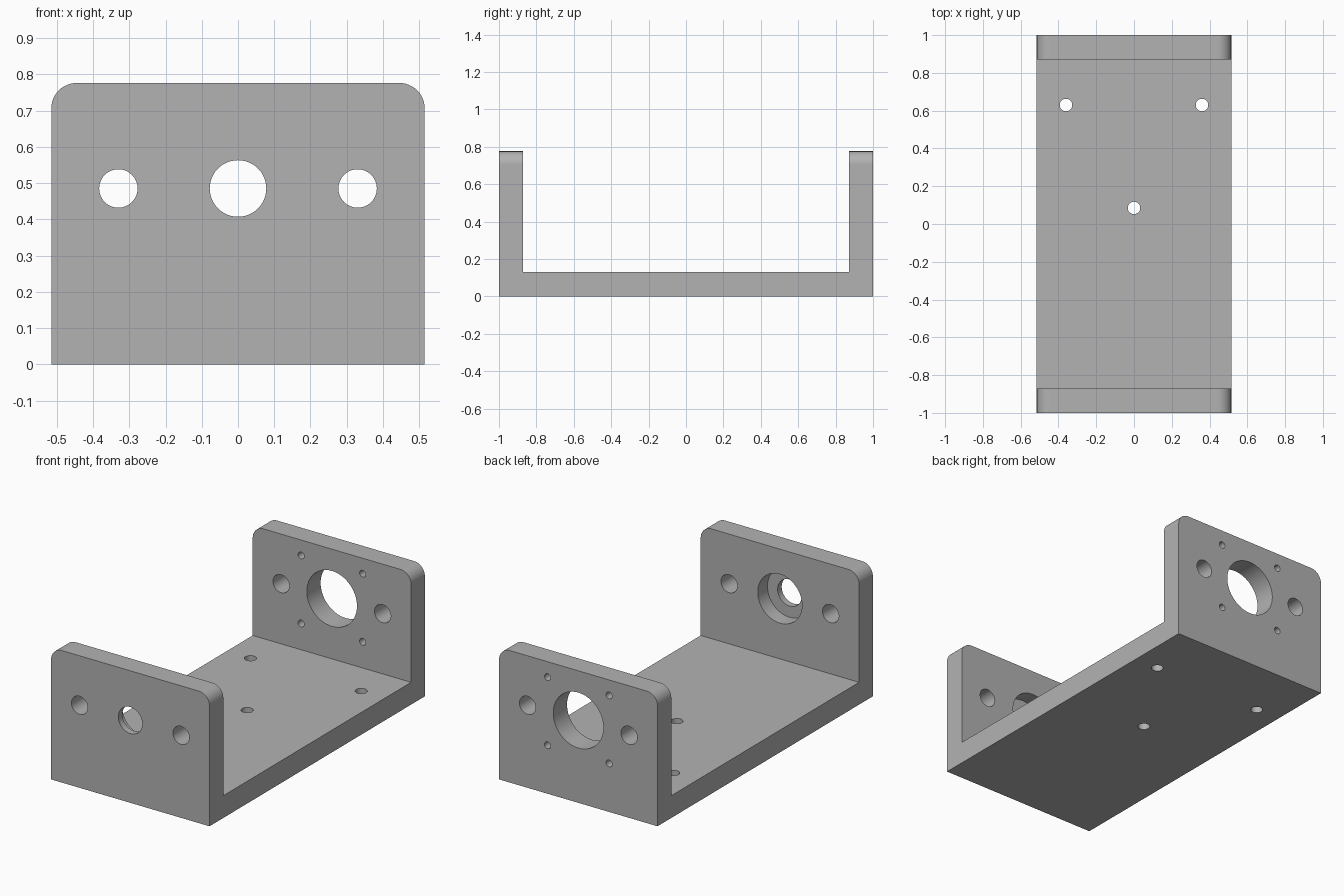
import bpy, bmesh, math
from mathutils import Matrix, Vector

cube = bpy.data.objects.get("Cube")
if cube:
    bpy.data.objects.remove(cube, do_unlink=True)

W, H = 0.515, 0.776          # half width, height
WALL, FLOOR = 0.872, 0.131   # inner wall position, floor thickness
CORNER = 0.07
AXIS_Z = 0.485               # height of the hole row

grey = bpy.data.materials.new("machined grey")
grey.use_nodes = True
colour = (0.448, 0.448, 0.448, 1)
grey.diffuse_color = colour
grey.node_tree.nodes["Principled BSDF"].inputs["Base Color"].default_value = colour


def make_object(name, bm):
    bmesh.ops.recalc_face_normals(bm, faces=bm.faces)
    mesh = bpy.data.meshes.new(name)
    bm.to_mesh(mesh)
    bm.free()
    mesh.materials.append(grey)
    obj = bpy.data.objects.new(name, mesh)
    bpy.context.collection.objects.link(obj)
    return obj


def prism(name, points, direction):
    bm = bmesh.new()
    face = bm.faces.new([bm.verts.new(p) for p in points])
    new = bmesh.ops.extrude_face_region(bm, geom=[face])["geom"]
    verts = [g for g in new if isinstance(g, bmesh.types.BMVert)]
    bmesh.ops.translate(bm, verts=verts, vec=direction)
    return make_object(name, bm)


def cylinder(name, start, end, radius, sides=48):
    a, b = Vector(start), Vector(end)
    turn = (b - a).to_track_quat('Z', 'Y').to_matrix().to_4x4()
    bm = bmesh.new()
    bmesh.ops.create_cone(bm, cap_ends=True, segments=sides, radius1=radius,
                          radius2=radius, depth=(b - a).length,
                          matrix=Matrix.Translation((a + b) / 2) @ turn)
    return make_object(name, bm)


def combine(body, cutter, operation):
    bpy.context.view_layer.objects.active = body
    mod = body.modifiers.new("cut", 'BOOLEAN')
    mod.operation, mod.object, mod.solver = operation, cutter, 'EXACT'
    bpy.ops.object.modifier_apply(modifier=mod.name)
    bpy.data.objects.remove(cutter, do_unlink=True)


# U-shaped bracket extruded across its width
section = [(-1, 0), (1, 0), (1, H), (WALL, H), (WALL, FLOOR),
           (-WALL, FLOOR), (-WALL, H), (-1, H)]
bracket = prism("mounting_bracket", [(-W, y, z) for y, z in section], (2 * W, 0, 0))

# Rounded top corners of both walls
outline = [(-W, -0.1), (W, -0.1)]
for side, first in ((1, 0), (-1, 90)):
    for i in range(13):
        a = math.radians(first + i * 7.5)
        outline.append((side * (W - CORNER) + CORNER * math.cos(a),
                        H - CORNER + CORNER * math.sin(a)))
# Keep the envelope clear of the flat sides and top by cutting only the corners
for side in (1, -1):
    arc = [p for p in outline[2:] if p[0] * side > 0]
    if side < 0:
        arc.reverse()
    tip = [(side * (W + 0.1), arc[0][1]), (side * (W + 0.1), H + 0.1),
           (arc[-1][0], H + 0.1)]
    points = arc + tip[::-1]
    combine(bracket, prism("corner_cutter", [(x, -1.1, z) for x, z in points],
                           (0, 2.2, 0)), 'DIFFERENCE')


def bore(x, z, y0, y1, radius, sides=48):
    combine(bracket, cylinder("bore", (x, y0, z), (x, y1, z), radius, sides), 'DIFFERENCE')


# Guide rod holes through both walls
for x in (-0.33, 0.33):
    bore(x, AXIS_Z, -1.1, 1.1, 0.053)

# Front shaft hole with bearing recess on its inner side
bore(0, AXIS_Z, -1.1, -0.5, 0.078)
bore(0, AXIS_Z, -0.962, -0.5, 0.144, 64)

# Back motor opening and its four screw holes
bore(0, AXIS_Z, 0.5, 1.1, 0.163, 64)
for x in (-0.2, 0.2):
    for dz in (-0.2, 0.2):
        bore(x, AXIS_Z + dz, 0.5, 1.1, 0.02, 24)

# Floor mounting holes
for x, y in ((-0.36, 0.63), (0.36, 0.63), (0, 0.085)):
    combine(bracket, cylinder("floor_hole", (x, y, -0.1), (x, y, 0.3), 0.033, 32),
            'DIFFERENCE')

# Smooth bores and corners, flat faces kept flat
bpy.ops.object.select_all(action='DESELECT')
bracket.select_set(True)
bpy.context.view_layer.objects.active = bracket
bpy.ops.object.shade_smooth_by_angle(angle=math.radians(30))
weighted = bracket.modifiers.new("flat_faces", 'WEIGHTED_NORMAL')
weighted.keep_sharp = True
